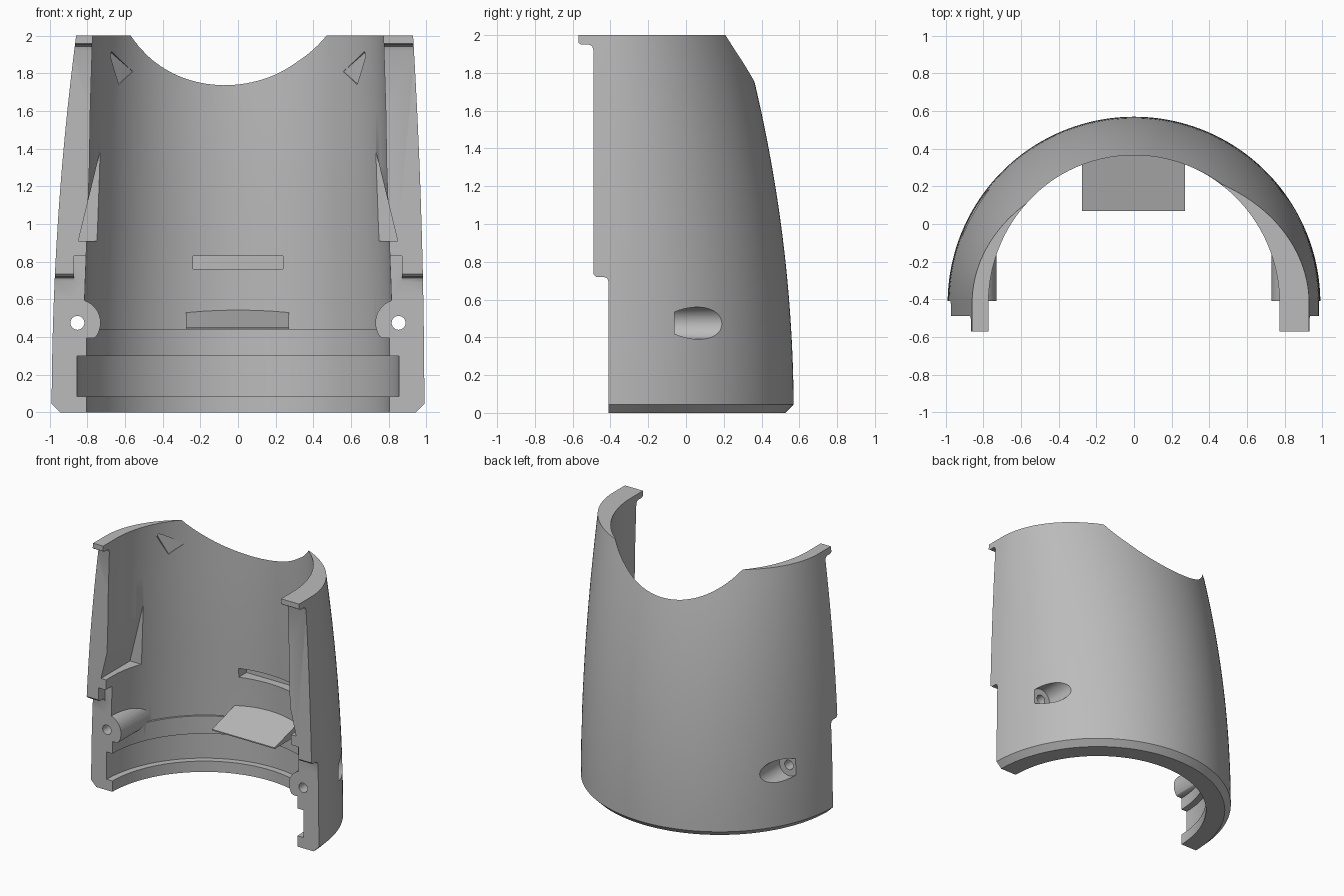
import bpy, bmesh, math

cube = bpy.data.objects.get("Cube")
if cube:
    bpy.data.objects.remove(cube, do_unlink=True)

CY = -0.42   # y of the tube axis
ARC = 96     # segments round the half tube

grey = bpy.data.materials.new("plain grey")
grey.use_nodes = True
tone = (0.5, 0.5, 0.5, 1)
grey.diffuse_color = tone
grey.node_tree.nodes["Principled BSDF"].inputs["Base Color"].default_value = tone


def make(name, rings):
    """Skin a stack of matching closed rings and cap both ends."""
    bm = bmesh.new()
    loops = [[bm.verts.new(p) for p in ring] for ring in rings]
    n = len(loops[0])
    for a, b in zip(loops, loops[1:]):
        for i in range(n):
            j = (i + 1) % n
            bm.faces.new((a[i], a[j], b[j], b[i]))
    bm.faces.new(loops[0])
    bm.faces.new(loops[-1])
    bmesh.ops.recalc_face_normals(bm, faces=bm.faces)
    mesh = bpy.data.meshes.new(name)
    bm.to_mesh(mesh)
    bm.free()
    mesh.materials.append(grey)
    ob = bpy.data.objects.new(name, mesh)
    bpy.context.collection.objects.link(ob)
    return ob


def arch(z, left, right, depth, front):
    """Half ellipse at the back with straight sides running to the front."""
    cx, rx = (left + right) / 2, (right - left) / 2
    ring = [(right, front, z)]
    for i in range(ARC + 1):
        t = math.pi * i / ARC
        ring.append((cx + rx * math.cos(t), CY + depth * math.sin(t), z))
    return ring + [(left, front, z)]


def prism_x(name, pts, x0, x1):
    return make(name, [[(x, y, z) for y, z in pts] for x in (x0, x1)])


def prism_y(name, pts, y0, y1):
    return make(name, [[(x, y, z) for x, z in pts] for y in (y0, y1)])


def disc(x, z, r, n=40):
    return [(x + r * math.cos(2 * math.pi * i / n), z + r * math.sin(2 * math.pi * i / n))
            for i in range(n)]


def box(x0, x1, z0, z1):
    return [(x0, z0), (x1, z0), (x1, z1), (x0, z1)]


def subtract(target, cutter):
    mod = target.modifiers.new(cutter.name, "BOOLEAN")
    mod.operation, mod.solver, mod.object = "DIFFERENCE", "EXACT", cutter
    bpy.context.view_layer.objects.active = target
    bpy.ops.object.modifier_apply(modifier=mod.name)
    bpy.data.objects.remove(cutter, do_unlink=True)


# Outer body: chamfered foot and a gently curving taper
def outer(z, inset=0):
    q = z * z
    return arch(z, -0.99 + 0.0325 * q + inset, 0.99 - 0.015 * q - inset,
                0.99 - 0.0675 * q - inset, -0.7)


shell = make("half_sleeve", [outer(0, 0.045)] + [outer(0.045 + 1.955 * i / 24) for i in range(25)])

# Bore with a ring groove near the foot and a small ledge above it
bore_steps = [(-0.1, 0.805), (0.085, 0.805), (0.085, 0.855), (0.3, 0.855), (0.3, 0.805),
              (0.44, 0.805), (0.44, 0.82), (0.7, 0.812), (1.0, 0.8), (1.3, 0.79), (1.6, 0.785)]
rings = [arch(z, -r, r, r, -0.9 - r) for z, r in bore_steps]
rings.append(arch(2.1, -0.77, 0.77, 0.785, -1.685))
bore = make("bore", rings)

# Screw bosses and sloping tab are left standing inside the bore
for s in (-1, 1):
    boss = [(x, max(z, 0.395)) for x, z in disc(s * 0.855, 0.475, 0.125)]
    boss = [p for i, p in enumerate(boss) if p[1] > 0.395 or boss[i - 1][1] > 0.395
            or boss[(i + 1) % len(boss)][1] > 0.395]
    subtract(bore, prism_y("boss", boss, -2, 0))
subtract(bore, prism_x("tab", [(0.07, 0.441), (0.6, 0.441), (0.6, 0.6), (0.07, 0.45)], -0.275, 0.27))
subtract(shell, bore)

# Stepped front edge with small fillets
front = [(-1, -0.1), (-0.41, -0.1), (-0.41, 0.695), (-0.417, 0.712), (-0.435, 0.72),
         (-0.475, 0.72), (-0.49, 0.735), (-0.49, 1.92), (-0.497, 1.942), (-0.515, 1.95),
         (-0.555, 1.95), (-0.57, 1.96), (-0.57, 2.1), (-1, 2.1)]
subtract(shell, prism_x("front_step", front, -1.5, 1.5))
subtract(shell, prism_y("lap_notch", box(-0.87, 0.87, 0.6, 0.83), -1, -0.41))

# Scooped rim at the back of the top
subtract(shell, prism_y("scoop", disc(-0.035, 2.411, 0.651, 96), 0, 1))

# Slot in the back wall
subtract(shell, prism_y("slot", box(-0.24, 0.24, 0.76, 0.83), 0, 0.45))

for s in (-1, 1):
    # Screw holes and their counterbores
    subtract(shell, prism_y("screw_hole", disc(s * 0.853, 0.475, 0.037, 24), -1, 0.1))
    subtract(shell, prism_y("counterbore", disc(s * 0.855, 0.475, 0.085), -0.06, 0.8))
    # Slanted grooves inside the front edges
    subtract(shell, prism_y("side_groove", [(s * 0.848, 0.91), (s * 0.7, 0.91), (s * 0.7, 1.52)],
                            -1, -0.13))
    # Small tapered pockets under the rim
    pocket = [[(s * 0.72, -0.03, 1.95), (s * 0.56, 0.13, 1.81), (s * 0.64, 0.05, 1.74)],
              [(s * 0.7, -0.05, 1.94), (s * 0.53, 0.09, 1.8), (s * 0.6, 0.0, 1.74)]]
    subtract(shell, make("pocket", pocket))

bpy.ops.object.select_all(action="DESELECT")
shell.select_set(True)
bpy.context.view_layer.objects.active = shell
bpy.ops.object.shade_smooth_by_angle(angle=math.radians(28))
